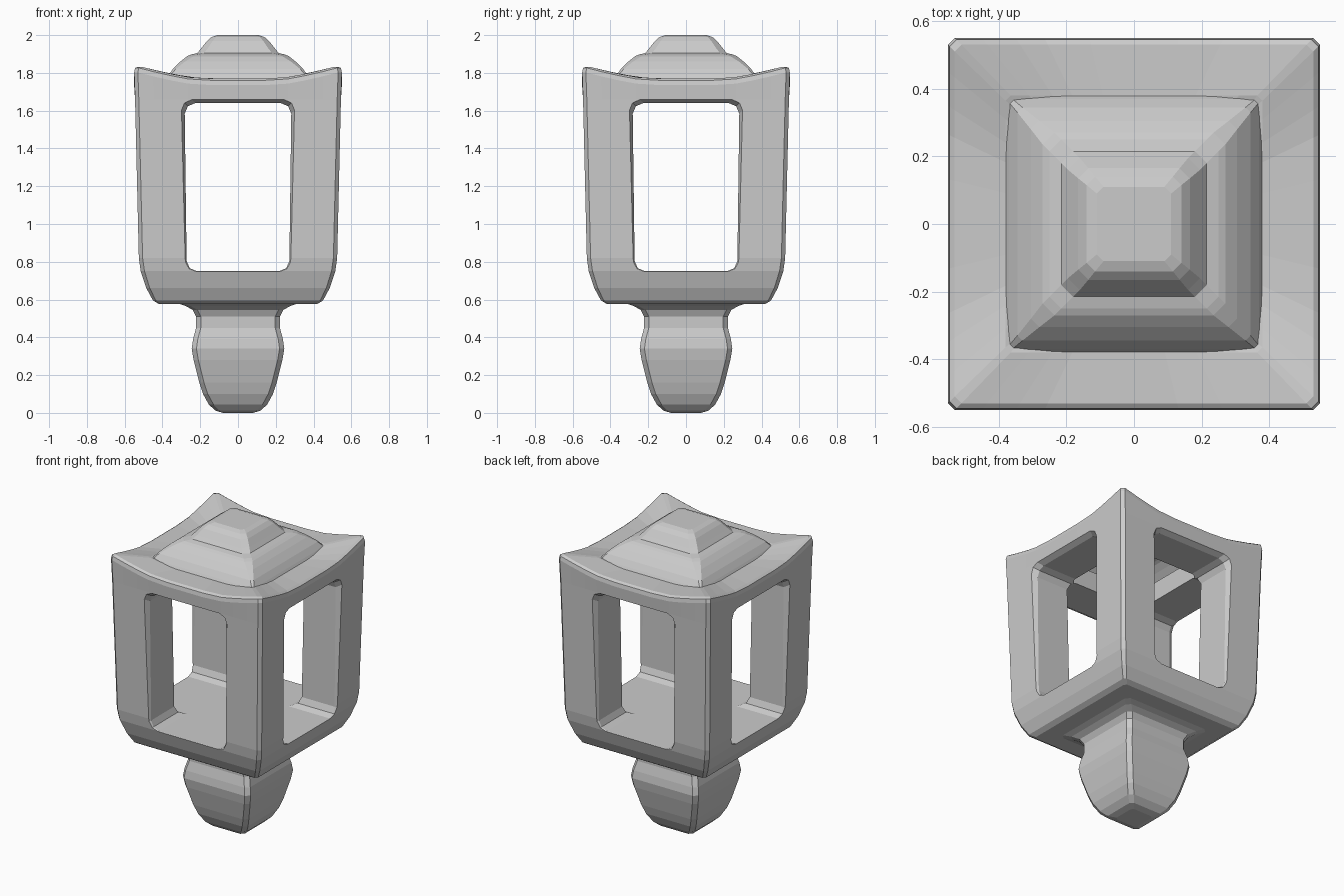
import bpy, bmesh
from mathutils import Matrix

if "Cube" in bpy.data.objects:
    bpy.data.objects.remove(bpy.data.objects["Cube"])


def square_ring(h, z, c, fracs=(-1, 1), lift=0.0):
    """Points round a square of half width h with corner chamfer c; lift raises the corners."""
    pts = []
    for k in range(4):
        for f in fracs:
            x, y = f * (h - c), -h
            m = min(abs(x), abs(y))
            up = lift * (max(0, m - 0.2) / 0.34) ** 1.3
            for _ in range(k):
                x, y = -y, x
            pts.append((x, y, z + up))
    return pts


def loft(name, rings, cap_start=True, cap_end=True):
    bm = bmesh.new()
    vs = [[bm.verts.new(p) for p in r] for r in rings]
    n = len(vs[0])
    for a, b in zip(vs, vs[1:]):
        for i in range(n):
            j = (i + 1) % n
            bm.faces.new((a[i], a[j], b[j], b[i]))
    if cap_start:
        bm.faces.new(vs[0][::-1])
    if cap_end:
        bm.faces.new(vs[-1])
    bmesh.ops.recalc_face_normals(bm, faces=bm.faces)
    me = bpy.data.meshes.new(name)
    bm.to_mesh(me)
    bm.free()
    ob = bpy.data.objects.new(name, me)
    bpy.context.collection.objects.link(ob)
    return ob


def window_ring(y, grow):
    """Rounded window outline at depth y, slightly wider at the top."""
    z0, z1, c = 0.75 - grow, 1.64 + grow, 0.055
    b, t = 0.272 + grow, 0.282 + grow
    half = [(b - c, z0), (b - c * 0.3, z0 + c * 0.3), (b, z0 + c),
            (t, z1 - c), (t - c * 0.3, z1 - c * 0.3), (t - c, z1)]
    return [(x, y, z) for x, z in half] + [(-x, y, z) for x, z in half[::-1]]


# Lantern body: flared base, tapered walls and upswept roof corners
fr = (-1, -0.85, -0.66, -0.5, -0.25, 0.25, 0.5, 0.66, 0.85, 1)
levels = [(0.42, 0.577, 0.015, 0), (0.45, 0.595, 0.015, 0), (0.485, 0.66, 0.018, 0),
          (0.515, 0.75, 0.02, 0), (0.525, 0.82, 0.02, 0), (0.545, 1.66, 0.02, 0),
          (0.55, 1.735, 0.02, 0.07), (0.545, 1.76, 0.02, 0.07),
          (0.53, 1.77, 0.02, 0.07), (0.38, 1.77, 0.015, 0.065), (0.31, 1.765, 0.01, 0)]
body = loft("lantern_body", [square_ring(h, z, c, fr, l) for h, z, c, l in levels])

# Windows cut through both directions, and the opening under the cap
profile = [(-0.7, 0.018), (-0.545, 0.018), (-0.51, 0), (0.51, 0), (0.545, 0.018), (0.7, 0.018)]
cut_front = loft("window_cutter_front", [window_ring(y, g) for y, g in profile])
cut_side = loft("window_cutter_side", [window_ring(y, g) for y, g in profile])
cut_side.data.transform(Matrix.Rotation(1.5707963, 4, 'Z'))
cut_top = loft("ceiling_cutter", [square_ring(0.265, z, 0.02) for z in (1.5, 1.9)])
for cutter in (cut_front, cut_side, cut_top):
    mod = body.modifiers.new(cutter.name, 'BOOLEAN')
    mod.operation, mod.solver, mod.object = 'DIFFERENCE', 'EXACT', cutter
    cutter.hide_render = True
    cutter.hide_viewport = True

# Stepped roof cap
cap = [(0.385, 1.76, 0.008), (0.37, 1.785, 0.01), (0.345, 1.82, 0.015), (0.305, 1.86, 0.025),
       (0.27, 1.888, 0.035), (0.25, 1.897, 0.035), (0.215, 1.905, 0.035), (0.195, 1.93, 0.035),
       (0.165, 1.968, 0.03), (0.14, 1.99, 0.025), (0.11, 2.0, 0.02)]
loft("roof_cap", [square_ring(*p) for p in cap], cap_start=False)

# Bulbous foot below the body
foot = [(0.08, 0.0, 0.015), (0.12, 0.012, 0.02), (0.155, 0.045, 0.025), (0.185, 0.1, 0.025),
        (0.205, 0.16, 0.025), (0.235, 0.28, 0.025), (0.245, 0.34, 0.025), (0.238, 0.39, 0.025),
        (0.222, 0.45, 0.025), (0.222, 0.51, 0.025), (0.24, 0.545, 0.025), (0.275, 0.565, 0.025),
        (0.32, 0.58, 0.025)]
loft("foot", [square_ring(*p) for p in foot])
